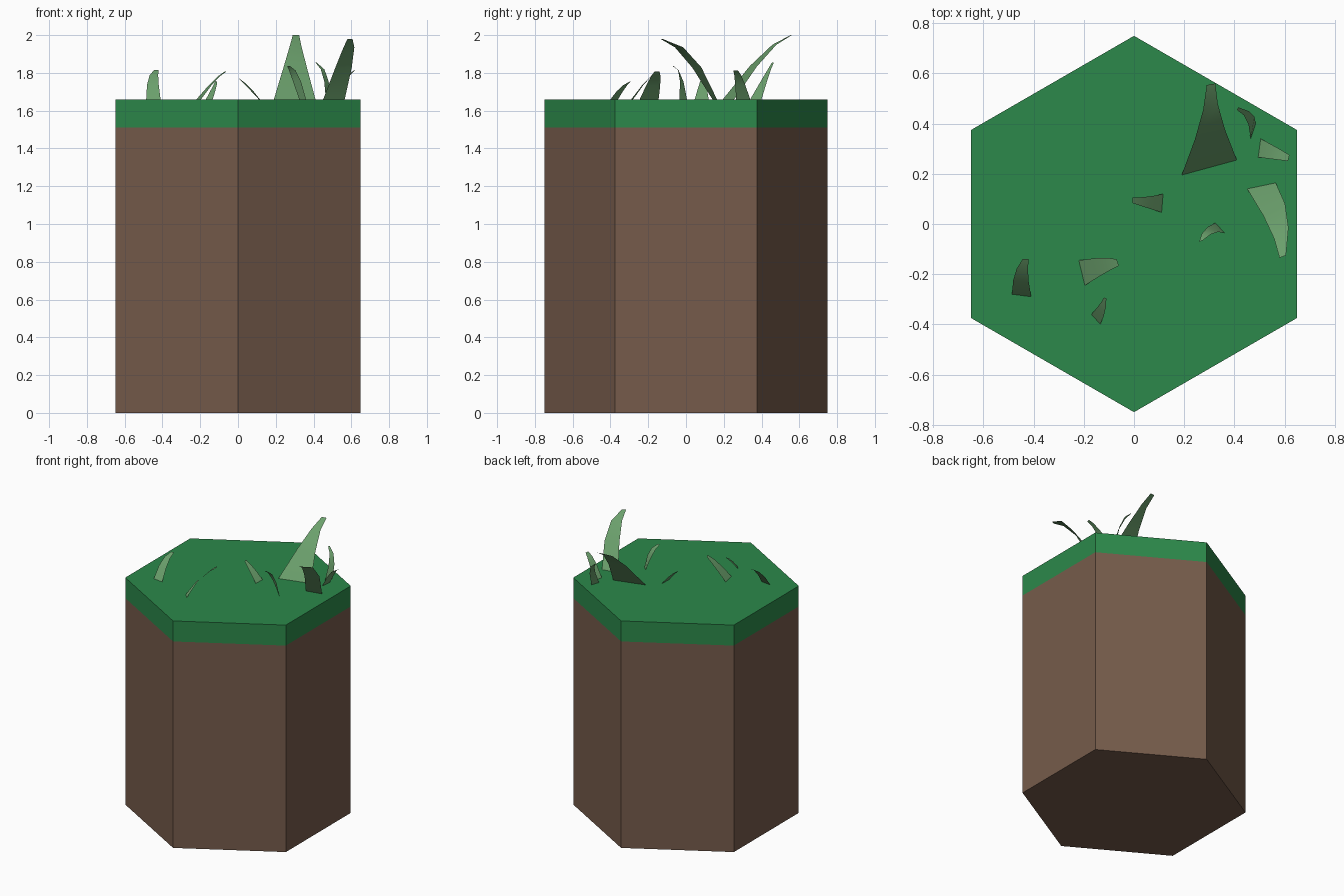
import bpy, bmesh, math
from mathutils import Vector

if "Cube" in bpy.data.objects:
    bpy.data.objects.remove(bpy.data.objects["Cube"])

TOP = 1.66


def material(name, colour):
    m = bpy.data.materials.new(name)
    m.diffuse_color = (*colour, 1)
    m.use_nodes = True
    m.node_tree.nodes["Principled BSDF"].inputs["Base Color"].default_value = m.diffuse_color
    return m


SOIL = material("soil_brown", (0.18, 0.105, 0.07))
TURF = material("turf_green", (0.025, 0.25, 0.069))
LEAF = material("leaf_green", (0.147, 0.35, 0.15))


def hex_prism(name, z0, z1, mat):
    bpy.ops.mesh.primitive_cylinder_add(vertices=6, radius=0.75, depth=z1 - z0,
                                        location=(0, 0, (z0 + z1) / 2))
    ob = bpy.context.object
    ob.name = name
    ob.data.materials.append(mat)


def blade(name, base, mid, tip, base_half, mid_half, tip_half, rows=3):
    """Curved strip: centre line through three points, half-width vector at each."""
    pts = [Vector((*base, TOP)), Vector(mid), Vector(tip)]
    halves = [Vector((*h, 0)) for h in (base_half, mid_half, tip_half)]
    bm = bmesh.new()
    prev = None
    for i in range(rows + 1):
        t = i / rows
        w = ((1 - t) * (1 - 2 * t), 4 * t * (1 - t), t * (2 * t - 1))
        c = sum((p * k for p, k in zip(pts, w)), Vector())
        h = sum((p * k for p, k in zip(halves, w)), Vector())
        row = [bm.verts.new(c - h), bm.verts.new(c + h)]
        if prev:
            bm.faces.new((prev[0], prev[1], row[1], row[0])).smooth = True
        prev = row
    me = bpy.data.meshes.new(name)
    bm.to_mesh(me)
    bm.free()
    me.materials.append(LEAF)
    bpy.context.collection.objects.link(bpy.data.objects.new(name, me))


# Hexagonal column with a flush turf cap
hex_prism("soil_column", 0, 1.51, SOIL)
hex_prism("turf_cap", 1.51, TOP, TURF)

# Large blades
blade("grass_tall_back", (.30, .225), (.304, .415, 1.9), (.307, .557, 2.0),
      (.11, .03), (.042, .015), (.017, .003))
blade("grass_tall_right", (.508, .152), (.576, .01, 1.89), (.593, -.13, 1.98),
      (.057, .012), (.036, .025), (.013, .005))

# Small blades
blade("grass_back_right", (.475, .37), (.46, .428, 1.79), (.413, .46, 1.855),
      (.01, .03), (.011, .012), (.003, .005))
blade("grass_right_edge", (.50, .303), (.566, .28, 1.765), (.617, .263, 1.813),
      (.005, .037), (.009, .022), (.003, .012))
blade("grass_centre", (.113, .083), (.05, .088, 1.73), (-.005, .094, 1.778),
      (.003, .037), (.006, .021), (0, .011))
blade("grass_centre_right", (.342, -.015), (.30, -.03, 1.787), (.267, -.068, 1.837),
      (.018, -.02), (.02, -.005), (.007, .003))
blade("grass_front_left", (-.208, -.195), (-.124, -.166, 1.76), (-.065, -.153, 1.808),
      (.012, -.05), (.006, -.031), (.005, -.013))
blade("grass_left_edge", (-.448, -.285), (-.449, -.203, 1.765), (-.432, -.14, 1.815),
      (.038, -.005), (.027, -.002), (.012, 0))
blade("grass_front", (-.152, -.38), (-.127, -.336, 1.72), (-.115, -.295, 1.755),
      (.018, -.02), (.011, -.014), (.005, -.002))
